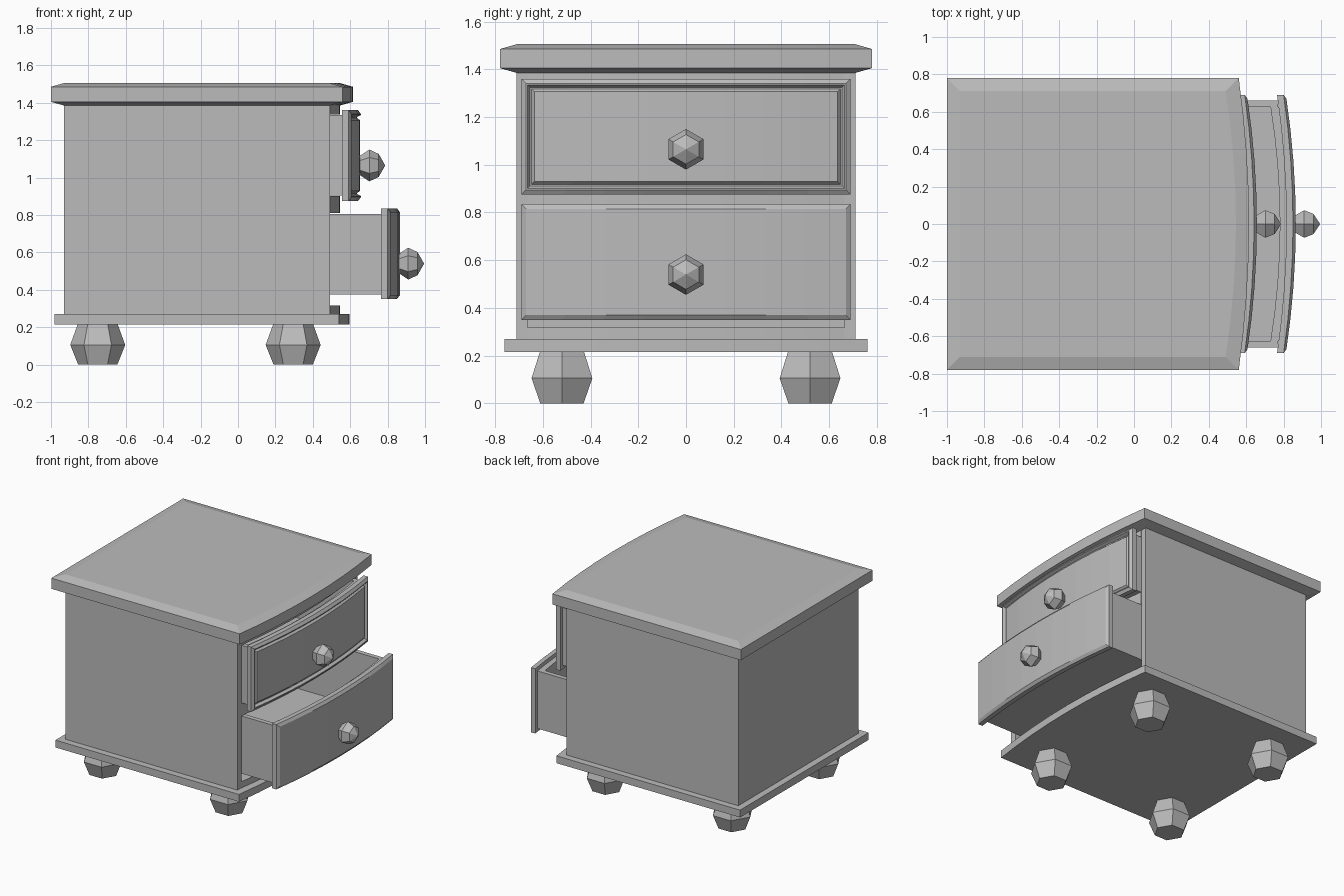
import bpy
import bmesh
from math import cos, sin, pi
from mathutils import Matrix, Vector

if "Cube" in bpy.data.objects:
    bpy.data.objects.remove(bpy.data.objects["Cube"], do_unlink=True)

GREY = (0.5, 0.5, 0.5, 1.0)
mat = bpy.data.materials.new("plain grey")
mat.use_nodes = True
mat.diffuse_color = GREY
mat.node_tree.nodes["Principled BSDF"].inputs["Base Color"].default_value = GREY

STEPS = 8    # segments across each bowed edge
SAG = 0.05   # how far the bowed edges bulge


def finish(name, bm):
    bmesh.ops.recalc_face_normals(bm, faces=bm.faces)
    mesh = bpy.data.meshes.new(name)
    bm.to_mesh(mesh)
    bm.free()
    mesh.materials.append(mat)
    obj = bpy.data.objects.new(name, mesh)
    bpy.context.collection.objects.link(obj)
    return obj


def bridge(bm, rings):
    for a, b in zip(rings, rings[1:]):
        n = len(a)
        for i in range(n):
            j = (i + 1) % n
            bm.faces.new((a[i], a[j], b[j], b[i]))


def box(name, x, y, z):
    bm = bmesh.new()
    lo, hi = Vector((x[0], y[0], z[0])), Vector((x[1], y[1], z[1]))
    size = hi - lo
    m = Matrix.Translation((lo + hi) / 2) @ Matrix.Diagonal((*size, 1))
    bmesh.ops.create_cube(bm, size=1, matrix=m)
    return finish(name, bm)


def bow(half, edge, sag):
    ts = [2 * i / STEPS - 1 for i in range(STEPS + 1)]
    return [(edge + sag * (1 - t * t), half * t) for t in ts]


def slab(name, half, back, edge, levels, sag=SAG, back_sag=0.0):
    """Bow-fronted slab; levels are (height, inset) pairs."""
    bm = bmesh.new()
    rings = []
    for z, inset in levels:
        h = half - inset
        front = bow(h, edge - inset, sag)
        if back_sag:
            rear = bow(h, back, back_sag)[::-1]
        else:
            rear = [(back + inset, h), (back + inset, -h)]
        rings.append([bm.verts.new((x, y, z)) for x, y in front + rear])
    bridge(bm, rings)
    bm.faces.new(rings[0])
    bm.faces.new(rings[-1])
    return finish(name, bm)


def turned(name, profile, matrix):
    """Six-sided turned piece from (height, radius) pairs."""
    bm = bmesh.new()
    rings = [[bm.verts.new((r * cos(i * pi / 3), r * sin(i * pi / 3), h))
              for i in range(6)] for h, r in profile]
    bridge(bm, rings)
    bm.faces.new(rings[0])
    bm.faces.new(rings[-1])
    bmesh.ops.remove_doubles(bm, verts=bm.verts, dist=0.0005)
    bm.transform(matrix)
    return finish(name, bm)


def drawer_front(name, x, z0, z1, rings):
    """Bowed panel; rings are (inset, forward offset) pairs."""
    bm = bmesh.new()
    loops = []
    for inset, off in rings:
        row = bow(0.69 - inset, x + off, SAG)
        pts = [(px, py, z0 + inset) for px, py in row]
        pts += [(px, py, z1 - inset) for px, py in reversed(row)]
        loops.append([bm.verts.new(p) for p in pts])
    bridge(bm, loops)
    for loop in (loops[0], loops[-1]):
        for i in range(STEPS):
            bm.faces.new((loop[i], loop[i + 1], loop[-2 - i], loop[-1 - i]))
    return finish(name, bm)


def drawer(name, x, z0, z1, box_z, rings):
    drawer_front(name + "_front", x, z0, z1, rings)
    b0, b1 = box_z
    back = x - 1.33
    for side, s in (("left", 1), ("right", -1)):
        ys = sorted((s * 0.625, s * 0.66))
        box(f"{name}_{side}_wall", (back, x + 0.006), ys, box_z)
    box(name + "_back_wall", (back, back + 0.035), (-0.625, 0.625), box_z)
    slab(name + "_inner_front", 0.625, x - 0.035, x + 0.01,
         [(b0, 0), (b1, 0)], back_sag=SAG)
    slab(name + "_floor", 0.625, back + 0.035, x - 0.02, [(b0, 0), (b0 + 0.03, 0)])
    # Knob: pole pointing forward, a corner at the top
    knob = [(-0.015, 0.05), (0, 0.055), (0.045, 0.085), (0.095, 0.062), (0.13, 0)]
    place = Matrix.Translation((x + 0.1, 0, (z0 + z1) / 2 - 0.053))
    turned(name + "_knob", knob, place @ Matrix.Rotation(pi / 2, 4, "Y"))


# Top and base plates
slab("top_plate", 0.78, -1.0, 0.56,
     [(1.385, 0.07), (1.405, 0), (1.485, 0), (1.505, 0.07)], sag=0.055)
slab("base_plate", 0.76, -0.98, 0.54, [(0.215, 0), (0.27, 0)], sag=0.055)

# Cabinet shell
for side, s in (("left", 1), ("right", -1)):
    box(f"{side}_side", (-0.93, 0.493), sorted((s * 0.665, s * 0.71)), (0.27, 1.385))
box("back_panel", (-0.93, -0.885), (-0.665, 0.665), (0.27, 1.385))

# Bowed rails around the drawer openings
for name, z0, z1 in (("lower_rail", 0.27, 0.317), ("middle_rail", 0.81, 0.9),
                     ("upper_rail", 1.338, 1.385)):
    slab(name, 0.665, -0.885, 0.495, [(z0, 0), (z1, 0)])

# Drawers: the upper has a grooved raised panel, the lower a plain bevel
bevel = [(0, 0), (0, 0.035), (0.02, 0.05)]
groove = [(0.026, 0.05), (0.036, 0.03), (0.042, 0.03), (0.054, 0.045)]
drawer("upper_drawer", 0.557, 0.875, 1.36, (0.904, 1.335), bevel + groove)
drawer("lower_drawer", 0.765, 0.35, 0.835, (0.375, 0.806), bevel)

# Feet
for depth, x in (("back", -0.75), ("front", 0.295)):
    for side, y in (("left", 0.52), ("right", -0.52)):
        turned(f"{depth}_{side}_foot", [(0, 0.105), (0.105, 0.147), (0.215, 0.107)],
               Matrix.Translation((x, y, 0)))
